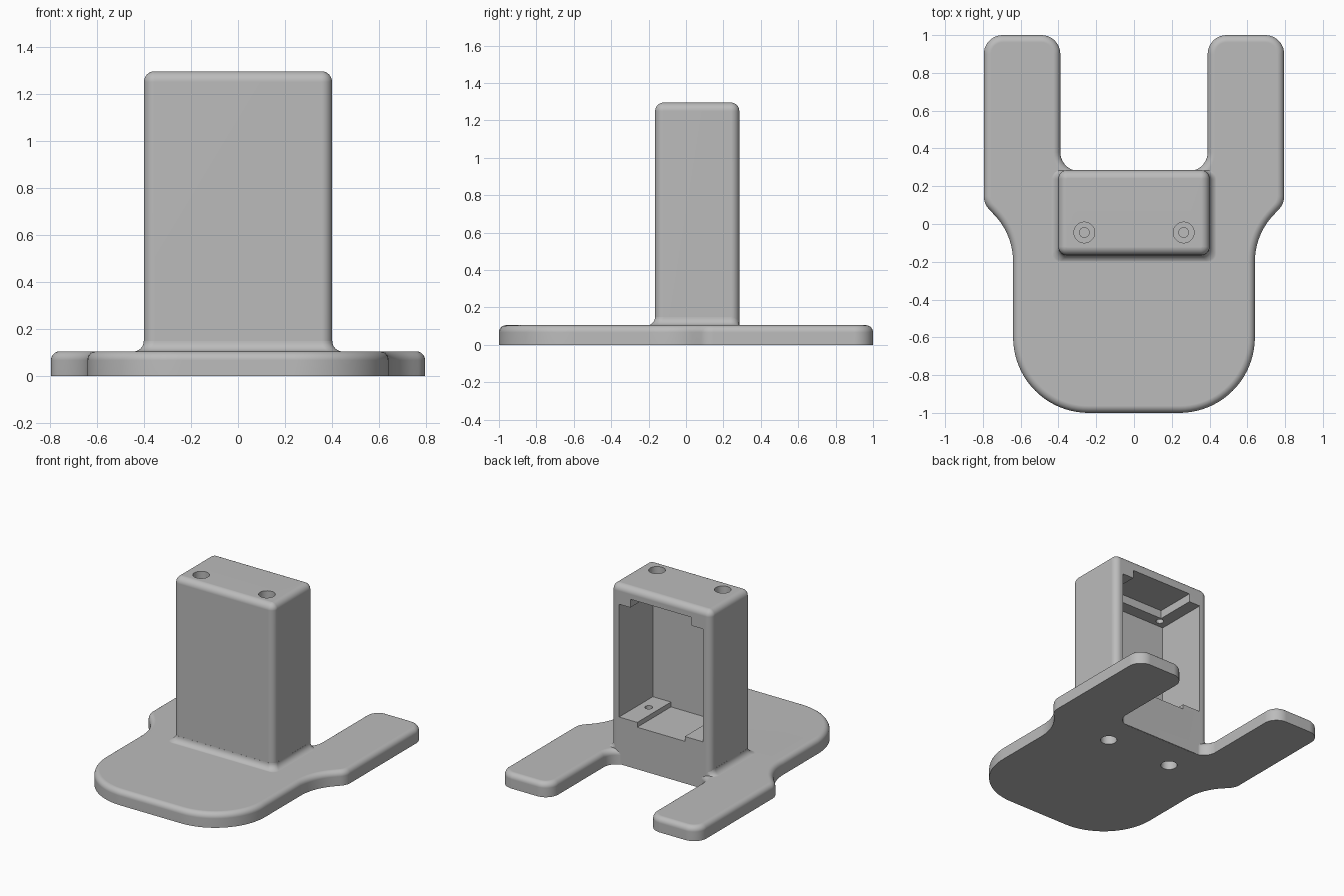
import bpy, bmesh
from math import cos, sin, radians, pi

old = bpy.data.objects.get("Cube")
if old:
    bpy.data.objects.remove(old, do_unlink=True)

# Single plastic colour
grey = bpy.data.materials.new("plain grey")
grey.use_nodes = True
colour = (0.5, 0.5, 0.5, 1)
grey.diffuse_color = colour
grey.node_tree.nodes["Principled BSDF"].inputs["Base Color"].default_value = colour

BASE_TOP, TOWER_TOP = 0.105, 1.295
FRONT, BACK, HALF = -0.165, 0.285, 0.4


def make_object(name, bm):
    bmesh.ops.recalc_face_normals(bm, faces=bm.faces[:])
    mesh = bpy.data.meshes.new(name)
    bm.to_mesh(mesh)
    bm.free()
    mesh.materials.append(grey)
    obj = bpy.data.objects.new(name, mesh)
    bpy.context.collection.objects.link(obj)
    return obj


def arc(cx, cy, r, start, end, steps):
    angles = [radians(start + (end - start) * i / steps) for i in range(steps + 1)]
    return [(cx + r * cos(a), cy + r * sin(a)) for a in angles]


def loft(name, rings):
    """Skin equal-length rings of 3D points and cap both ends."""
    bm = bmesh.new()
    loops = [[bm.verts.new(p) for p in ring] for ring in rings]
    for a, b in zip(loops, loops[1:]):
        for i in range(len(a)):
            j = (i + 1) % len(a)
            bm.faces.new((a[i], a[j], b[j], b[i]))
    bm.faces.new(loops[0][::-1])
    bm.faces.new(loops[-1])
    return make_object(name, bm)


def rounded_rect(x, y0, y1, r, z):
    pts = (arc(x - r, y1 - r, r, 0, 90, 8) + arc(r - x, y1 - r, r, 90, 180, 8)
           + arc(r - x, y0 + r, r, 180, 270, 8) + arc(x - r, y0 + r, r, 270, 360, 8))
    return [(px, py, z) for px, py in pts]


def box(name, x, y0, y1, z0, z1):
    return loft(name, [[(-x, y0, z), (x, y0, z), (x, y1, z), (-x, y1, z)] for z in (z0, z1)])


def cylinder(name, x, y, r, z0, z1):
    ring = arc(x, y, r, 0, 360, 32)[:-1]
    return loft(name, [[(px, py, z) for px, py in ring] for z in (z0, z1)])


def combine(target, tool, operation):
    mod = target.modifiers.new(operation.lower(), "BOOLEAN")
    mod.operation, mod.object, mod.solver = operation, tool, "EXACT"
    tool.hide_render = True
    bpy.context.view_layer.objects.active = target
    bpy.ops.object.modifier_apply(modifier=mod.name)
    bpy.data.objects.remove(tool, do_unlink=True)


# Base plate: rounded front, flared sides, two rear legs
half = (arc(0.24, -0.6, 0.4, -90, 0, 20)
        + arc(1.0, -0.2, 0.36, 180, 135, 12)
        + arc(0.695, 0.147, 0.1, -45, 0, 6)
        + arc(0.695, 0.9, 0.1, 0, 90, 10)
        + arc(0.49, 0.9, 0.1, 90, 180, 10)
        + arc(0.29, 0.38, 0.1, 0, -90, 10))
outline = half + [(-x, y) for x, y in reversed(half)]
bm = bmesh.new()
floor = bm.faces.new([bm.verts.new((x, y, 0)) for x, y in outline])
walls = bmesh.ops.extrude_face_region(bm, geom=[floor], use_keep_orig=True)
top = [v for v in walls["geom"] if isinstance(v, bmesh.types.BMVert)]
bmesh.ops.translate(bm, verts=top, vec=(0, 0, BASE_TOP))
bmesh.ops.recalc_face_normals(bm, faces=bm.faces[:])
rim = [e for e in bm.edges if all(v.co.z > BASE_TOP / 2 for v in e.verts)]
bmesh.ops.bevel(bm, geom=rim, offset=0.038, segments=6, profile=0.5,
                affect="EDGES", clamp_overlap=False)
stand = make_object("stand", bm)

# Tower with rounded vertical edges and a rounded top rim
R = 0.045
rings = [rounded_rect(HALF, FRONT, BACK, R, 0.001)]
for i in range(8):
    a = pi / 2 * i / 8
    inset = R * (1 - cos(a))
    rings.append(rounded_rect(HALF - inset, FRONT + inset, BACK - inset,
                              R - inset, TOWER_TOP - R + R * sin(a)))
rings.append(rounded_rect(HALF - R * 0.97, FRONT + R * 0.97, BACK - R * 0.97,
                          R * 0.03, TOWER_TOP))
tower = loft("tower", rings)

# Concave fillet where the tower meets the plate
F = 0.045
rings = [rounded_rect(HALF + F, FRONT - F, BACK - 0.002, R, BASE_TOP - 0.02)]
for i in range(9):
    a = pi / 2 * i / 8
    out = F * (1 - sin(a)) + 0.0005
    rings.append(rounded_rect(HALF + out, FRONT - out, BACK - 0.002, R,
                              BASE_TOP - 0.001 + F * (1 - cos(a))))
fillet = loft("fillet", rings)

combine(stand, tower, "UNION")
combine(stand, fillet, "UNION")

# Rear cavity with recessed ceiling and sunken floor channel
combine(stand, box("cavity", 0.335, -0.1, 0.5, 0.34, 1.155), "DIFFERENCE")
combine(stand, box("ceiling_recess", 0.245, -0.01, 0.5, 1.0, 1.215), "DIFFERENCE")
combine(stand, box("floor_channel", 0.19, -0.1, 0.5, 0.305, 0.5), "DIFFERENCE")

# Counterbored screw holes above and below the cavity
for x in (-0.263, 0.263):
    for y, bore, pilot in ((-0.045, (1.225, 1.4), (1.1, 1.3)),
                           (0.05, (-0.1, 0.25), (0.2, 0.4))):
        combine(stand, cylinder("bore", x, y, 0.055, *bore), "DIFFERENCE")
        combine(stand, cylinder("pilot", x, y, 0.026, *pilot), "DIFFERENCE")

# Smooth the rounded areas and keep flat faces flat
bpy.ops.object.select_all(action="DESELECT")
stand.select_set(True)
bpy.context.view_layer.objects.active = stand
bpy.ops.object.shade_smooth_by_angle(angle=radians(35))
weighted = stand.modifiers.new("weighted_normals", "WEIGHTED_NORMAL")
weighted.keep_sharp = True
